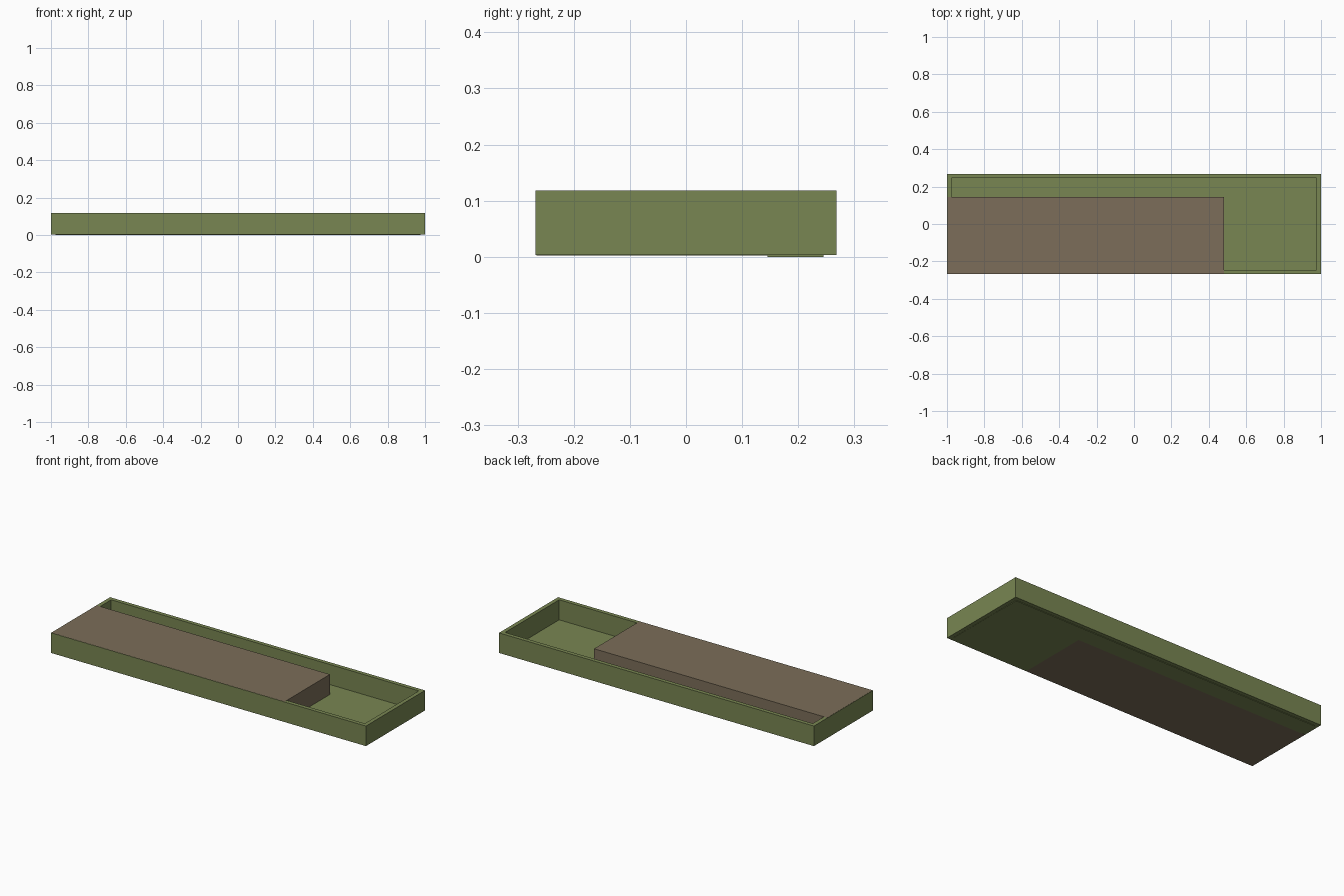
import bpy, bmesh

if "Cube" in bpy.data.objects:
    bpy.data.objects.remove(bpy.data.objects["Cube"])

def material(name, rgb):
    m = bpy.data.materials.new(name)
    m.diffuse_color = (*rgb, 1)
    m.use_nodes = True
    m.node_tree.nodes["Principled BSDF"].inputs["Base Color"].default_value = m.diffuse_color
    return m

green = material("olive_green", (0.19, 0.24, 0.085))
brown = material("earth_brown", (0.20, 0.155, 0.10))

def finish(bm, name, mat):
    bmesh.ops.recalc_face_normals(bm, faces=bm.faces)
    me = bpy.data.meshes.new(name)
    bm.to_mesh(me)
    bm.free()
    me.materials.append(mat)
    ob = bpy.data.objects.new(name, me)
    bpy.context.collection.objects.link(ob)
    return ob

def box(name, x, y, z, mat):
    bm = bmesh.new()
    bmesh.ops.create_cube(bm, size=1)
    for v in bm.verts:
        v.co = [r[0] if c < 0 else r[1] for c, r in zip(v.co, (x, y, z))]
    return finish(bm, name, mat)

X0, X1, Y0, Y1 = -1.0, 1.0, -0.268, 0.268
BASE, TOP, WALL = 0.003, 0.118, 0.023

# Rectangular rim: an outer and an inner loop, joined on top, bottom and sides
bm = bmesh.new()
def loop(inset, z):
    a, b, c, d = X0 + inset, X1 - inset, Y0 + inset, Y1 - inset
    return [bm.verts.new((x, y, z)) for x, y in ((a, c), (b, c), (b, d), (a, d))]
loops = [loop(0, BASE), loop(0, TOP), loop(WALL, TOP), loop(WALL, BASE)]
for k in range(4):
    lo, hi = loops[k], loops[(k + 1) % 4]
    for i in range(4):
        j = (i + 1) % 4
        bm.faces.new((lo[i], lo[j], hi[j], hi[i]))
finish(bm, "border_wall", green)

# Raised slab filling the front left of the tray
SX, SY = 0.482, 0.145
box("raised_slab", (X0 + 0.002, SX), (Y0 + 0.002, SY),
    (BASE - 0.0005, TOP + 0.0005), brown)

# L-shaped floor: open end and narrow channel behind the slab
box("end_floor", (SX, X1 - WALL), (Y0 + WALL, SY), (BASE - 0.001, BASE), green)
box("channel_floor", (X0 + WALL, X1 - WALL), (SY, Y1 - WALL), (0, BASE), green)
